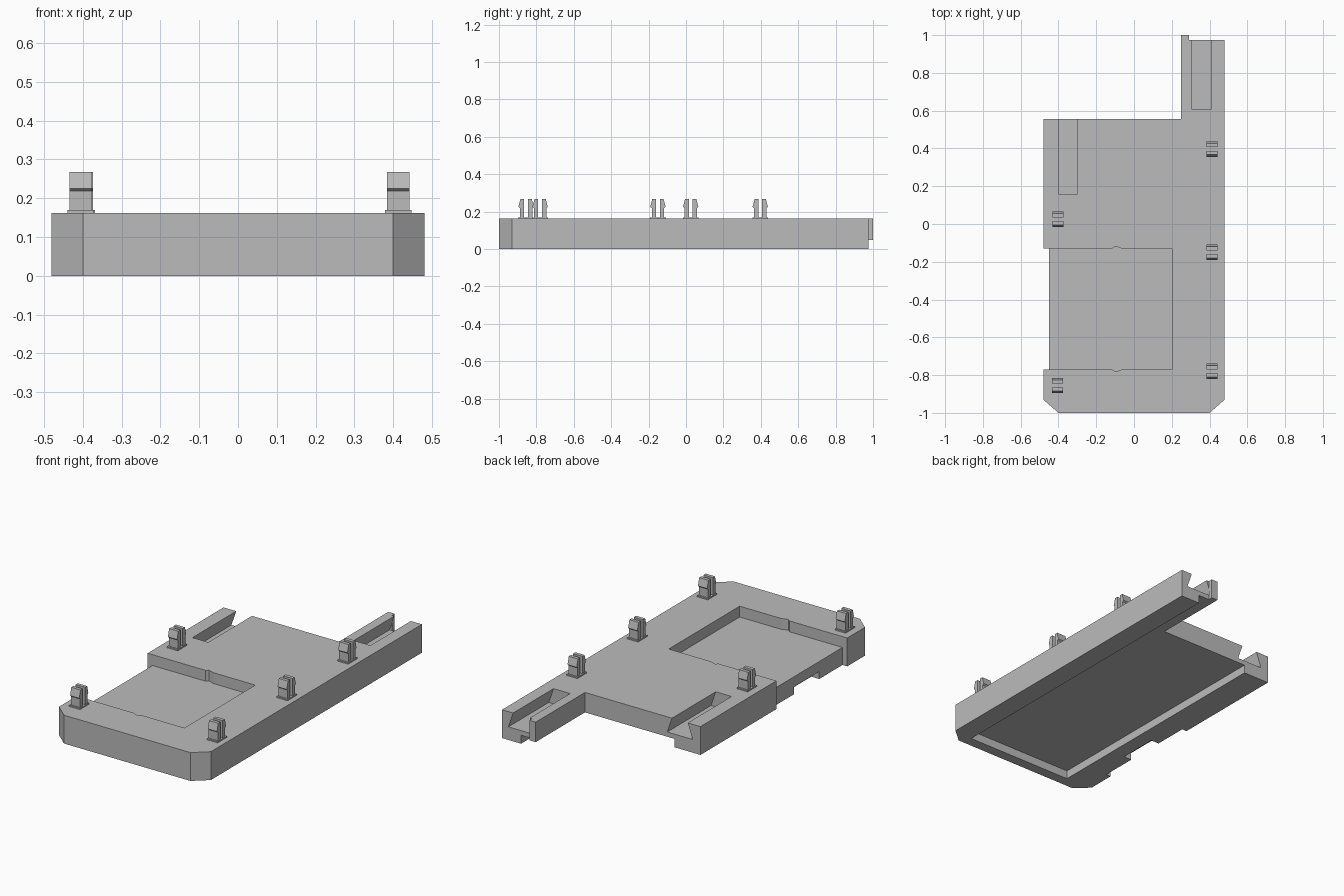
import bpy
import bmesh
from mathutils import Vector

cube = bpy.data.objects.get("Cube")
if cube:
    bpy.data.objects.remove(cube, do_unlink=True)

grey = bpy.data.materials.new("plain grey")
grey.use_nodes = True
grey.diffuse_color = (0.5, 0.5, 0.5, 1)
grey.node_tree.nodes["Principled BSDF"].inputs["Base Color"].default_value = grey.diffuse_color

TOP = 0.162        # top of the plate
RECESS = 0.048     # ceiling of the underside recess


def prism(name, profile, axis, lo, hi):
    """Extrude a closed profile along z (profile in x, y), y (x, z) or x (y, z)."""
    place = {"z": lambda a, b: (a, b, lo), "y": lambda a, b: (a, lo, b), "x": lambda a, b: (lo, a, b)}[axis]
    step = {"z": (0, 0, 1), "y": (0, 1, 0), "x": (1, 0, 0)}[axis]
    bm = bmesh.new()
    face = bm.faces.new([bm.verts.new(place(a, b)) for a, b in profile])
    ext = bmesh.ops.extrude_face_region(bm, geom=[face])
    moved = [v for v in ext["geom"] if isinstance(v, bmesh.types.BMVert)]
    bmesh.ops.translate(bm, verts=moved, vec=Vector(step) * (hi - lo))
    bmesh.ops.recalc_face_normals(bm, faces=bm.faces)
    mesh = bpy.data.meshes.new(name)
    bm.to_mesh(mesh)
    bm.free()
    mesh.materials.append(grey)
    obj = bpy.data.objects.new(name, mesh)
    bpy.context.collection.objects.link(obj)
    return obj


def box(name, x0, x1, y0, y1, z0, z1):
    return prism(name, [(x0, y0), (x1, y0), (x1, y1), (x0, y1)], "z", z0, z1)


def cut(target, cutter):
    mod = target.modifiers.new("cut", "BOOLEAN")
    mod.operation = "DIFFERENCE"
    mod.solver = "EXACT"
    mod.object = cutter
    bpy.context.view_layer.objects.active = target
    bpy.ops.object.modifier_apply(modifier=mod.name)
    bpy.data.objects.remove(cutter, do_unlink=True)


# Plate with chamfered front corners and a rear arm
plate = prism("base_plate", [(-0.4, -1), (0.4, -1), (0.48, -0.93), (0.48, 0.975), (0.25, 0.975),
                             (0.25, 0.555), (-0.48, 0.555), (-0.48, -0.93)], "z", 0, TOP)

# Underside recess, open at the back
cut(plate, box("recess_cutter", -0.315, 0.36, -0.94, 1.1, -0.1, RECESS))

# Upper pocket, open on one side, with small nicks in its walls
cut(plate, box("pocket_cutter", -0.6, 0.2, -0.77, -0.13, 0.1, 0.3))
for y, out in ((-0.13, 1), (-0.77, -1)):
    nick = [(-0.115, y - 0.02 * out), (-0.115, y), (-0.1, y + 0.012 * out),
            (-0.085, y + 0.008 * out), (-0.065, y), (-0.065, y - 0.02 * out)]
    cut(plate, prism("nick_cutter", nick, "z", 0.1, 0.3))

# Side set back beside the pocket, with a notch under its edge
cut(plate, box("side_cutter", -0.6, -0.45, -0.77, -0.13, -0.1, 0.3))
cut(plate, box("side_notch_cutter", -0.6, -0.4, -0.56, -0.33, -0.1, 0.042))

# Dovetail slots, open at the back
for x0, x1, start in ((-0.4, -0.3, 0.16), (0.305, 0.41, 0.61)):
    flare, floor = 0.03, 0.075
    slot = [(x0, 0.2), (x0, TOP), (x0 - flare, floor), (x1 + flare, floor), (x1, TOP), (x1, 0.2)]
    cut(plate, prism("slot_cutter", slot, "y", start, 1.1))

# Tab on the end of the arm
box("arm_tab", 0.25, 0.29, 0.975, 1, RECESS, TOP)

# Split snap clips
clips = [(0.413, 0.397), (0.413, -0.15), (0.413, -0.78), (-0.403, 0.025), (-0.405, -0.855)]
for i, (cx, cy) in enumerate(clips, 1):
    box(f"clip_foot_{i}", cx - 0.034, cx + 0.034, cy - 0.042, cy + 0.042, TOP, 0.169)
    for side, label in ((-1, "front"), (1, "back")):
        prong = [(0.01, 0.169), (0.033, 0.169), (0.033, 0.218), (0.041, 0.225),
                 (0.03, 0.268), (0.01, 0.268)]
        prism(f"clip_{label}_prong_{i}", [(cy + side * y, z) for y, z in prong],
              "x", cx - 0.029, cx + 0.029)
